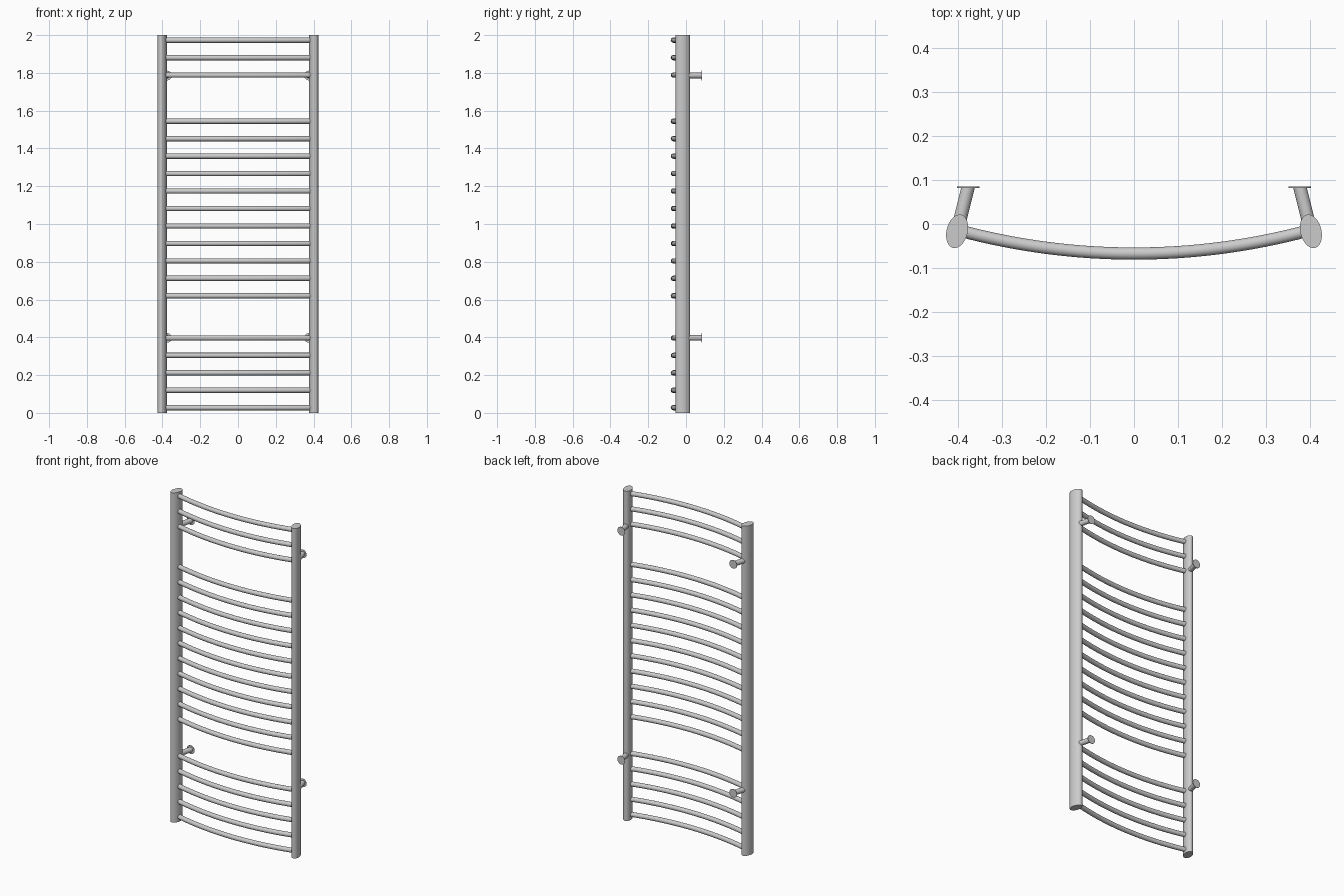
import bpy, bmesh, math
from mathutils import Vector

if "Cube" in bpy.data.objects:
    bpy.data.objects.remove(bpy.data.objects["Cube"])

POST = Vector((0.401, -0.0165, 0))   # right post centre
TILT = math.radians(14)              # posts and brackets lean with the arc
ARC_R, ARC_Y, BAR_R = 1.528, -0.067, 0.0138
WALL_Y = 0.085


def loft(name, rings):
    """Skin a list of point rings and cap both ends."""
    bm = bmesh.new()
    loops = [[bm.verts.new(p) for p in r] for r in rings]
    n = len(loops[0])
    for a, b in zip(loops, loops[1:]):
        for i in range(n):
            j = (i + 1) % n
            bm.faces.new((a[i], a[j], b[j], b[i]))
    bm.faces.new(loops[0][::-1])
    bm.faces.new(loops[-1])
    bmesh.ops.recalc_face_normals(bm, faces=bm.faces)
    mesh = bpy.data.meshes.new(name)
    bm.to_mesh(mesh)
    bm.free()
    ob = bpy.data.objects.new(name, mesh)
    bpy.context.collection.objects.link(ob)
    bpy.ops.object.select_all(action='DESELECT')
    ob.select_set(True)
    bpy.context.view_layer.objects.active = ob
    bpy.ops.object.shade_smooth_by_angle(angle=math.radians(35))
    return ob


def ring(c, u, v, ru, rv, n):
    """Ellipse around c in the plane of u and v."""
    return [c + u * ru * math.cos(2 * math.pi * i / n) + v * rv * math.sin(2 * math.pi * i / n)
            for i in range(n)]


X, Z = Vector((1, 0, 0)), Vector((0, 0, 1))

for side, s in (("left", -1), ("right", 1)):
    centre = Vector((s * POST.x, POST.y, 0))
    back = Vector((-s * math.sin(TILT), math.cos(TILT), 0))
    across = Vector((back.y, -back.x, 0))

    # Oval upright
    loft(f"{side}_post", [ring(centre + Z * z, across, back, 0.0238, 0.0388, 48) for z in (0, 2)])

    # Wall brackets: slanted stub ending flat on a thin round flange
    for level, z in (("lower", 0.397), ("upper", 1.786)):
        start = ring(centre + Z * z, across, Z, 0.015, 0.015, 32)
        end = [p + back * ((WALL_Y - 0.002 - p.y) / back.y) for p in start]
        loft(f"{side}_{level}_bracket", [start, end])
        plate = centre + Z * z + back * ((WALL_Y - centre.y) / back.y)
        loft(f"{side}_{level}_flange",
             [ring(Vector((plate.x, y, z)), X, Z, 0.0255, 0.0255, 40)
              for y in (WALL_Y - 0.003, WALL_Y)])

# Bowed rungs in three groups
rungs = [1.973 - 0.0924 * i for i in range(3)]
rungs += [1.544 - 0.0924 * i for i in range(11)]
rungs += [0.397 - 0.0924 * i for i in range(5)]
half = math.asin(0.392 / ARC_R)
for k, z in enumerate(rungs):
    rings = []
    for i in range(33):
        a = half * (i / 16 - 1)
        out = Vector((math.sin(a), -math.cos(a), 0))
        c = Vector((0, ARC_Y + ARC_R, z)) + out * ARC_R
        rings.append(ring(c, out, Z, BAR_R, BAR_R, 24))
    loft(f"rung_{k + 1:02d}", rings)
